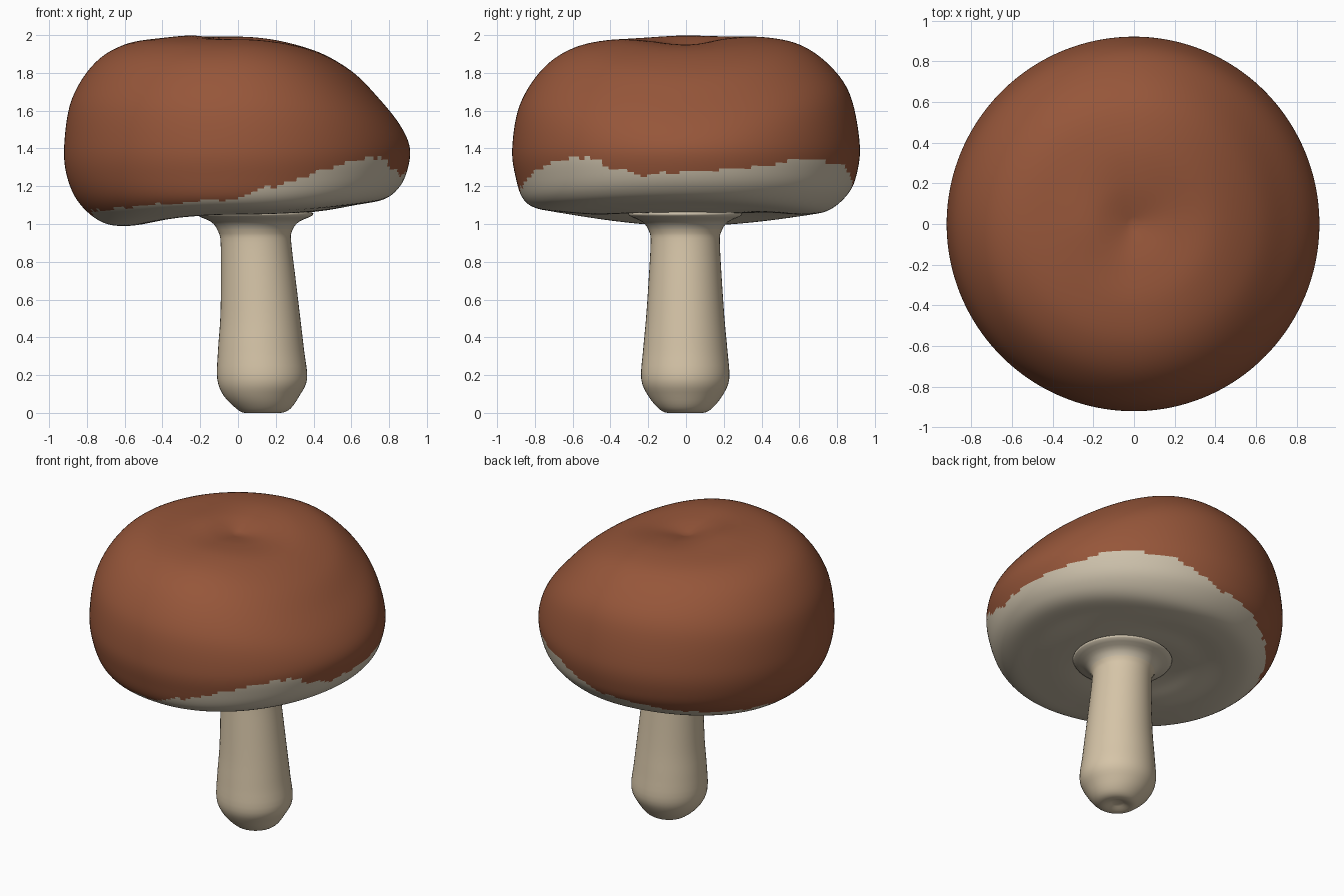
import bpy, bmesh, math, random
from mathutils import Vector

if "Cube" in bpy.data.objects:
    bpy.data.objects.remove(bpy.data.objects["Cube"])
random.seed(4)


def material(name, rgb):
    m = bpy.data.materials.new(name)
    m.diffuse_color = (*rgb, 1)
    m.use_nodes = True
    m.node_tree.nodes["Principled BSDF"].inputs["Base Color"].default_value = m.diffuse_color
    return m


BROWN = material("cap brown", (0.305, 0.093, 0.042))
PALE = material("underside cream", (0.61, 0.535, 0.41))
TAN = material("stem tan", (0.67, 0.555, 0.39))


def smooth_curve(pts, steps):
    """Catmull-Rom resampling of a short point list."""
    pts = [Vector(p) for p in pts]
    out = []
    for i in range(len(pts) - 1):
        a, b, c, d = (pts[max(i - 1, 0)], pts[i], pts[i + 1], pts[min(i + 2, len(pts) - 1)])
        for k in range(steps):
            t = k / steps
            out.append(0.5 * (2 * b + (c - a) * t + (2 * a - 5 * b + 4 * c - d) * t * t
                              + (3 * b - a - 3 * c + d) * t ** 3))
    return out + [pts[-1]]


def loft(name, rings, mats, rule):
    """Skin closed rings of points, close both ends, colour faces by a rule."""
    bm = bmesh.new()
    rows = [[bm.verts.new(p) for p in ring] for ring in rings]
    n = len(rows[0])
    for r0, r1 in zip(rows, rows[1:]):
        for j in range(n):
            k = (j + 1) % n
            bm.faces.new((r0[j], r0[k], r1[k], r1[j]))
    for row in (rows[0], rows[-1]):
        centre = bm.verts.new(sum((v.co for v in row), Vector()) / n)
        for j in range(n):
            bm.faces.new((row[j], row[(j + 1) % n], centre))
    bmesh.ops.recalc_face_normals(bm, faces=bm.faces)
    for f in bm.faces:
        f.smooth = True
        f.material_index = rule(f.calc_center_median())
    me = bpy.data.meshes.new(name)
    bm.to_mesh(me)
    bm.free()
    for m in mats:
        me.materials.append(m)
    ob = bpy.data.objects.new(name, me)
    bpy.context.collection.objects.link(ob)
    return ob


# Cap: radius / height profiles toward right, back, left and front
right = [(.02, 1.94), (.2, 1.95), (.4, 1.92), (.6, 1.81), (.75, 1.66), (.86, 1.52), (.91, 1.40),
         (.895, 1.28), (.85, 1.19), (.77, 1.13), (.62, 1.10), (.45, 1.07), (.3, 1.06), (.1, 1.08)]
back = [(.02, 1.94), (.2, 1.98), (.4, 1.99), (.6, 1.95), (.76, 1.84), (.87, 1.68), (.92, 1.42),
        (.90, 1.25), (.85, 1.15), (.75, 1.07), (.62, 1.05), (.45, 1.06), (.3, 1.06), (.1, 1.08)]
left = [(.02, 1.94), (.2, 1.995), (.4, 1.985), (.6, 1.95), (.76, 1.85), (.88, 1.66), (.92, 1.42),
        (.905, 1.25), (.84, 1.11), (.72, 1.01), (.58, .99), (.4, 1.02), (.28, 1.05), (.1, 1.08)]
front = [(.02, 1.94), (.2, 1.97), (.4, 1.975), (.6, 1.93), (.76, 1.82), (.88, 1.63), (.92, 1.40),
         (.90, 1.24), (.86, 1.13), (.78, 1.08), (.62, 1.06), (.45, 1.05), (.3, 1.06), (.1, 1.08)]
keys = [smooth_curve(p, 7) for p in (right, back, left, front)]
SEG = 160
rings = []
for i in range(len(keys[0])):
    ring = []
    for j in range(SEG):
        a = 2 * math.pi * j / SEG
        q = int(a / (math.pi / 2)) % 4
        w = math.sin(a - q * math.pi / 2) ** 2
        r, z = keys[q][i].lerp(keys[(q + 1) % 4][i], w)
        ring.append(Vector((r * math.cos(a), r * math.sin(a), z)))
    rings.append(ring)

# Ragged colour edge: height of the brown skin by direction in degrees
edge = [(0, 1.28), (40, 1.33), (65, 1.32), (90, 1.18), (135, 1.10), (180, 1.05), (225, 1.08),
        (270, 1.14), (285, 1.22), (303, 1.30), (320, 1.36), (345, 1.26), (360, 1.28)]
jitter = [random.uniform(-.012, .012) for _ in range(61)]


def cap_rule(c):
    d = math.degrees(math.atan2(c.y, c.x)) % 360
    for (a, za), (b, zb) in zip(edge, edge[1:]):
        if a <= d <= b:
            z = za + (zb - za) * (d - a) / (b - a)
            break
    inside = math.hypot(c.x, c.y) < 0.66 and c.z < 1.3
    return 1 if inside or c.z < z + jitter[int(d / 6)] else 0


loft("mushroom_cap", rings, [BROWN, PALE], cap_rule)

# Stem: centre x, radius, height; bulbous foot and flared top
stem = [(.13, .03, .02), (.13, .09, .0), (.135, .14, .02), (.125, .20, .09), (.128, .238, .18),
        (.122, .228, .33), (.118, .212, .5), (.108, .198, .7), (.095, .187, .9),
        (.09, .195, .96), (.09, .23, 1.01), (.09, .31, 1.055), (.09, .2, 1.10)]
path = smooth_curve(stem, 4)
low = min(p.z for p in path)
rings = [[Vector((c + r * math.cos(2 * math.pi * j / 48),
                  r * .98 * math.sin(2 * math.pi * j / 48) - .004, z - low))
          for j in range(48)] for c, r, z in path]
loft("mushroom_stem", rings, [TAN, PALE], lambda c: 1 if c.z > 0.97 else 0)
